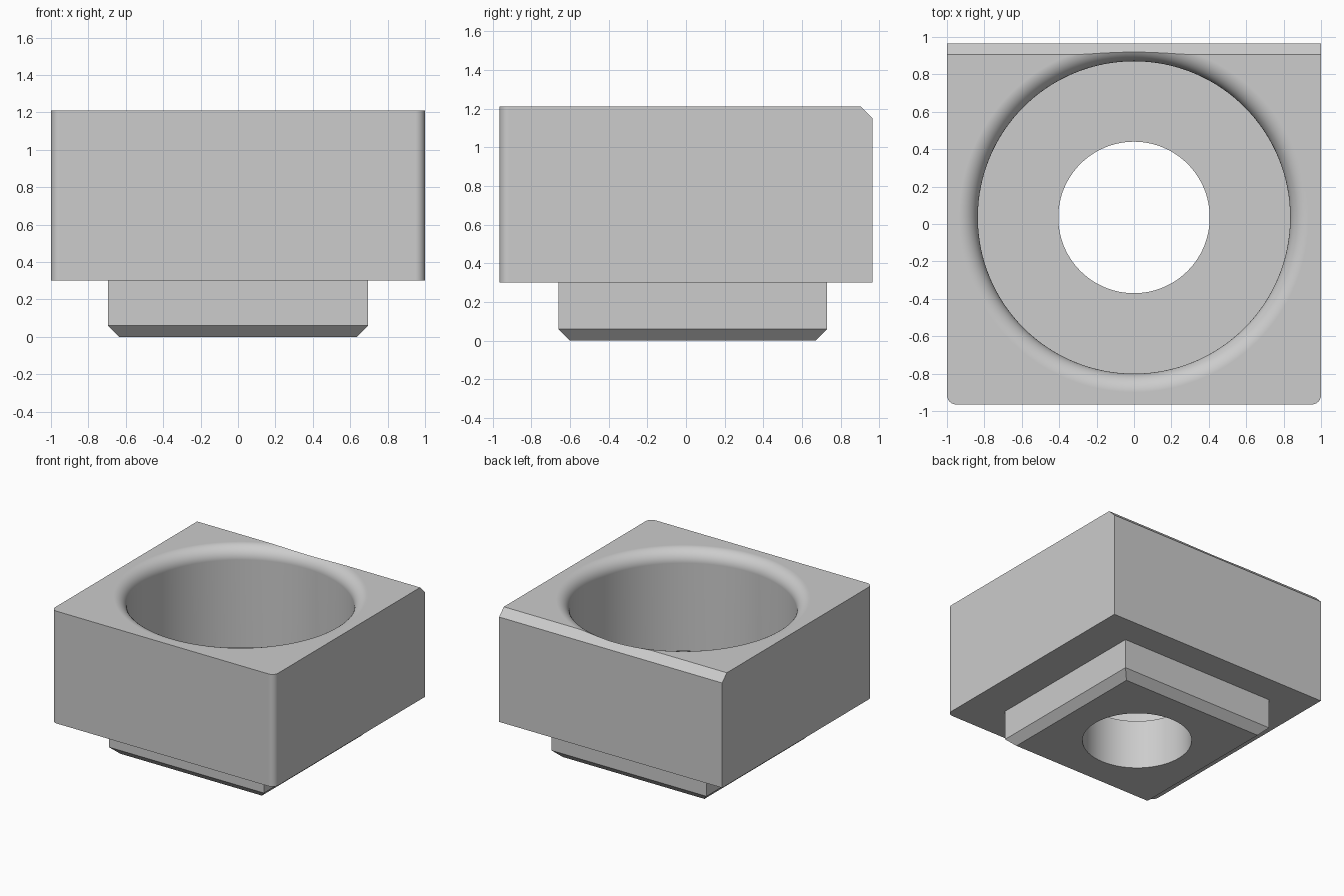
import bpy, bmesh, math

if "Cube" in bpy.data.objects:
    bpy.data.objects.remove(bpy.data.objects["Cube"])

BORE_Y = 0.035           # shared axis of bore and foot
TOP, BOTTOM = 1.21, 0.30

grey = bpy.data.materials.new("light grey")
grey.diffuse_color = (0.604, 0.604, 0.604, 1)
grey.use_nodes = True
grey.node_tree.nodes["Principled BSDF"].inputs["Base Color"].default_value = grey.diffuse_color


def finish(bm, name):
    bmesh.ops.recalc_face_normals(bm, faces=bm.faces)
    me = bpy.data.meshes.new(name)
    bm.to_mesh(me)
    bm.free()
    ob = bpy.data.objects.new(name, me)
    bpy.context.collection.objects.link(ob)
    return ob


def loft(bm, rings, closed=False):
    """Bridge equal-length rings; cap the ends unless closed."""
    vs = [[bm.verts.new(p) for p in r] for r in rings]
    n = len(vs[0])
    for a, b in zip(vs, vs[1:]):
        for i in range(n):
            j = (i + 1) % n
            bm.faces.new((a[i], a[j], b[j], b[i]))
    bm.faces.new(vs[0])
    bm.faces.new(vs[-1])


def apply_boolean(ob, other, operation):
    mod = ob.modifiers.new("boolean", 'BOOLEAN')
    mod.object, mod.operation, mod.solver = other, operation, 'EXACT'
    bpy.context.view_layer.objects.active = ob
    bpy.ops.object.modifier_apply(modifier=mod.name)
    bpy.data.objects.remove(other)


# Block: side profile with chamfered back top edge, extruded across x
side = [(-0.965, BOTTOM), (0.965, BOTTOM), (0.965, TOP - 0.06),
        (0.905, TOP), (-0.965, TOP)]
bm = bmesh.new()
loft(bm, [[(x, y, z) for y, z in side] for x in (-1, 1)])
# Rounded front vertical corners
corners = [e for e in bm.edges
           if all(v.co.y < -0.96 for v in e.verts)
           and abs(e.verts[0].co.z - e.verts[1].co.z) > 0.5]
bmesh.ops.bevel(bm, geom=corners, offset=0.05, segments=6, profile=0.5,
                affect='EDGES')
housing = finish(bm, "housing_block")

# Square foot with chamfered lower edge, overlapping up into the block
bm = bmesh.new()
loft(bm, [[(sx * h, BORE_Y + sy * h, z)
           for sx, sy in ((-1, -1), (1, -1), (1, 1), (-1, 1))]
          for h, z in ((0.635, 0), (0.695, 0.06), (0.695, 0.35))])
foot = finish(bm, "foot")

# Stepped bore: narrow through hole, wide pocket, rounded rim
FILLET = 0.10
profile = [(0.405, -0.1), (0.405, 0.40), (0.835, 0.40)]
for i in range(11):
    a = math.pi / 2 * i / 10
    profile.append((0.835 + FILLET * (1 - math.cos(a)),
                    TOP - FILLET + FILLET * math.sin(a)))
profile.append((0.935, 1.4))
SEG = 128
bm = bmesh.new()
loft(bm, [[(r * math.cos(2 * math.pi * i / SEG),
            BORE_Y + r * math.sin(2 * math.pi * i / SEG), z)
           for i in range(SEG)] for r, z in profile])
bore = finish(bm, "bore_cutter")

apply_boolean(housing, foot, 'UNION')
apply_boolean(housing, bore, 'DIFFERENCE')

# Single colour, smooth curves with sharp edges
housing.data.materials.clear()
housing.data.materials.append(grey)
for p in housing.data.polygons:
    p.material_index = 0
bpy.ops.object.select_all(action='DESELECT')
housing.select_set(True)
bpy.context.view_layer.objects.active = housing
bpy.ops.object.shade_smooth_by_angle(angle=math.radians(30))
wn = housing.modifiers.new("weighted_normals", 'WEIGHTED_NORMAL')
wn.keep_sharp = True
